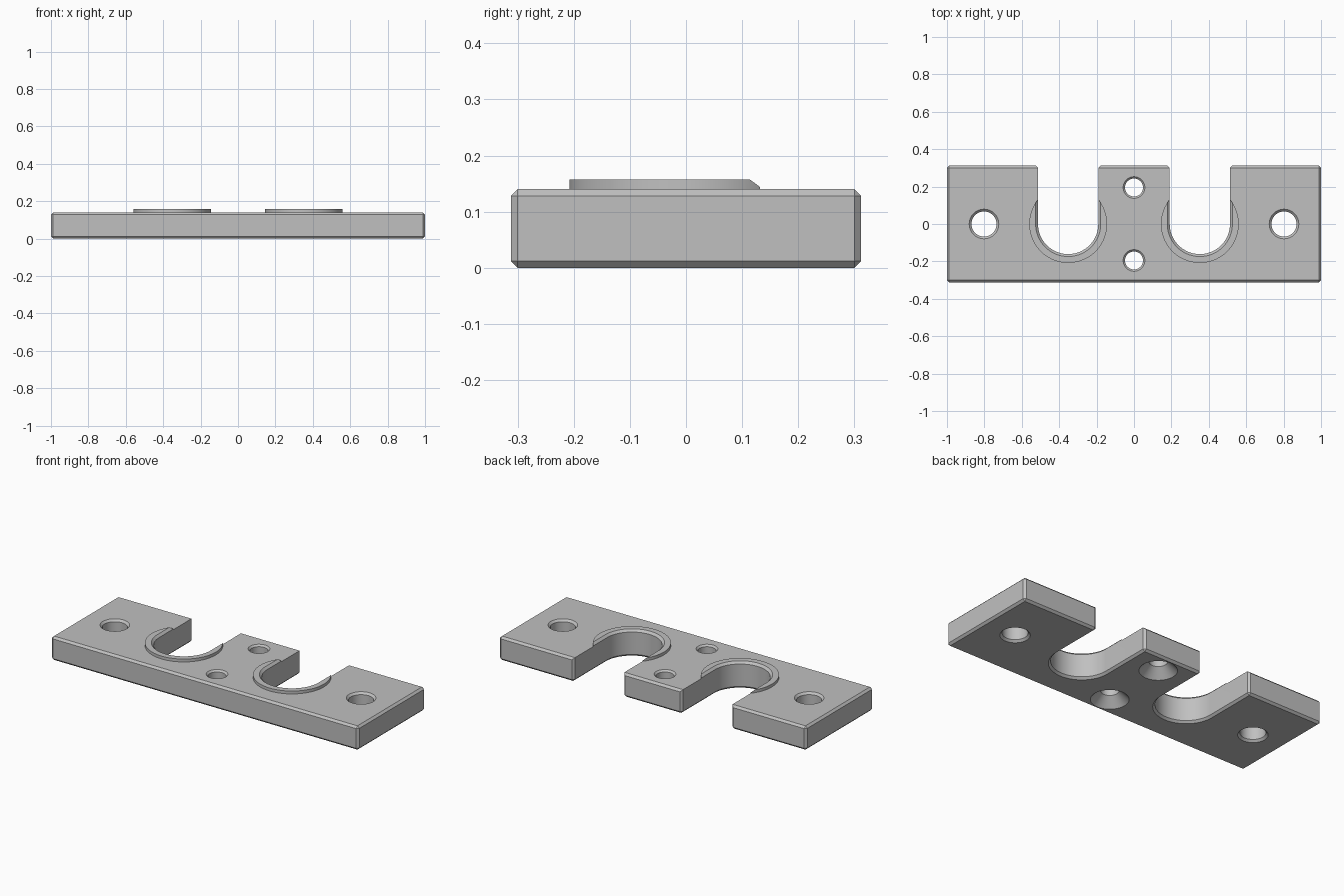
import bpy
import bmesh
from math import sin, cos, pi, radians

if "Cube" in bpy.data.objects:
    bpy.data.objects.remove(bpy.data.objects["Cube"])

LENGTH, DEPTH, THICK = 2.0, 0.624, 0.14
CHAMFER = 0.012
RIM_TOP = 0.157
SLOT_X, SLOT_R, RIM_R = 0.352, 0.161, 0.208
SEGMENTS = 96

grey = bpy.data.materials.new("plain grey")
grey.use_nodes = True
colour = (0.53, 0.53, 0.53, 1)
grey.diffuse_color = colour
grey.node_tree.nodes["Principled BSDF"].inputs["Base Color"].default_value = colour


def make_object(name, bm):
    mesh = bpy.data.meshes.new(name)
    bmesh.ops.recalc_face_normals(bm, faces=bm.faces)
    bm.to_mesh(mesh)
    bm.free()
    mesh.materials.append(grey)
    ob = bpy.data.objects.new(name, mesh)
    bpy.context.collection.objects.link(ob)
    return ob


def loft(name, sections):
    """Skin a stack of (outline, height) sections and cap both ends."""
    bm = bmesh.new()
    rings = [[bm.verts.new((x, y, z)) for x, y in outline] for outline, z in sections]
    n = len(rings[0])
    for low, high in zip(rings, rings[1:]):
        for i in range(n):
            j = (i + 1) % n
            bm.faces.new((low[i], low[j], high[j], high[i]))
    bm.faces.new(rings[0][::-1])
    bm.faces.new(rings[-1])
    return make_object(name, bm)


def circle(x, y, r):
    return [(x + r * cos(2 * pi * i / SEGMENTS), y + r * sin(2 * pi * i / SEGMENTS))
            for i in range(SEGMENTS)]


def slot_outline(x, r):
    """U shape open to the back, flared at the mouth for the corner chamfers."""
    half = SEGMENTS // 2
    pts = [(x - r * cos(pi * i / half), -r * sin(pi * i / half)) for i in range(half + 1)]
    mouth, extra = DEPTH / 2 - CHAMFER, 0.05
    pts += [(x + r, mouth), (x + r + extra, mouth + extra),
            (x - r - extra, mouth + extra), (x - r, mouth)]
    return pts


def stepped_hole(name, x, y, r, top_flare, bottom_flare):
    """Through hole with a conical flare at each end."""
    over = 0.01
    return loft(name, [(circle(x, y, r + bottom_flare + over), -over),
                       (circle(x, y, r), bottom_flare),
                       (circle(x, y, r), THICK - top_flare),
                       (circle(x, y, r + top_flare + over), THICK + over)])


def combine(target, tool, operation):
    mod = target.modifiers.new(operation.title(), "BOOLEAN")
    mod.operation = operation
    mod.solver = "EXACT"
    mod.object = tool
    bpy.context.view_layer.objects.active = target
    bpy.ops.object.modifier_apply(modifier=mod.name)
    bpy.data.objects.remove(tool)


# Chamfered plate
bm = bmesh.new()
bmesh.ops.create_cube(bm, size=1)
for v in bm.verts:
    v.co = (v.co.x * LENGTH, v.co.y * DEPTH, (v.co.z + 0.5) * THICK)
bmesh.ops.bevel(bm, geom=bm.edges[:], offset=CHAMFER, segments=1, affect="EDGES")
plate = make_object("mounting_plate", bm)

for side in (-1, 1):
    # Raised rim around the slot
    x = side * SLOT_X
    rim = loft("slot_rim", [(circle(x, 0, RIM_R), 0.1), (circle(x, 0, RIM_R), RIM_TOP)])
    combine(plate, rim, "UNION")

    # Open slot, chamfered below and on the rim
    over = 0.01
    slot = loft("slot_cutter", [(slot_outline(x, SLOT_R + CHAMFER + over), -over),
                                (slot_outline(x, SLOT_R), CHAMFER),
                                (slot_outline(x, SLOT_R), RIM_TOP - 0.013),
                                (slot_outline(x, SLOT_R + 0.013 + over), RIM_TOP + over)])
    combine(plate, slot, "DIFFERENCE")

    # End hole and countersunk centre hole
    combine(plate, stepped_hole("end_hole", side * 0.802, 0, 0.067, CHAMFER, CHAMFER),
            "DIFFERENCE")
    combine(plate, stepped_hole("centre_hole", 0, side * 0.195, 0.048, 0.01, 0.052),
            "DIFFERENCE")

# Smooth round walls, sharp chamfers
bpy.ops.object.select_all(action="DESELECT")
plate.select_set(True)
bpy.context.view_layer.objects.active = plate
bpy.ops.object.shade_smooth_by_angle(angle=radians(25))
